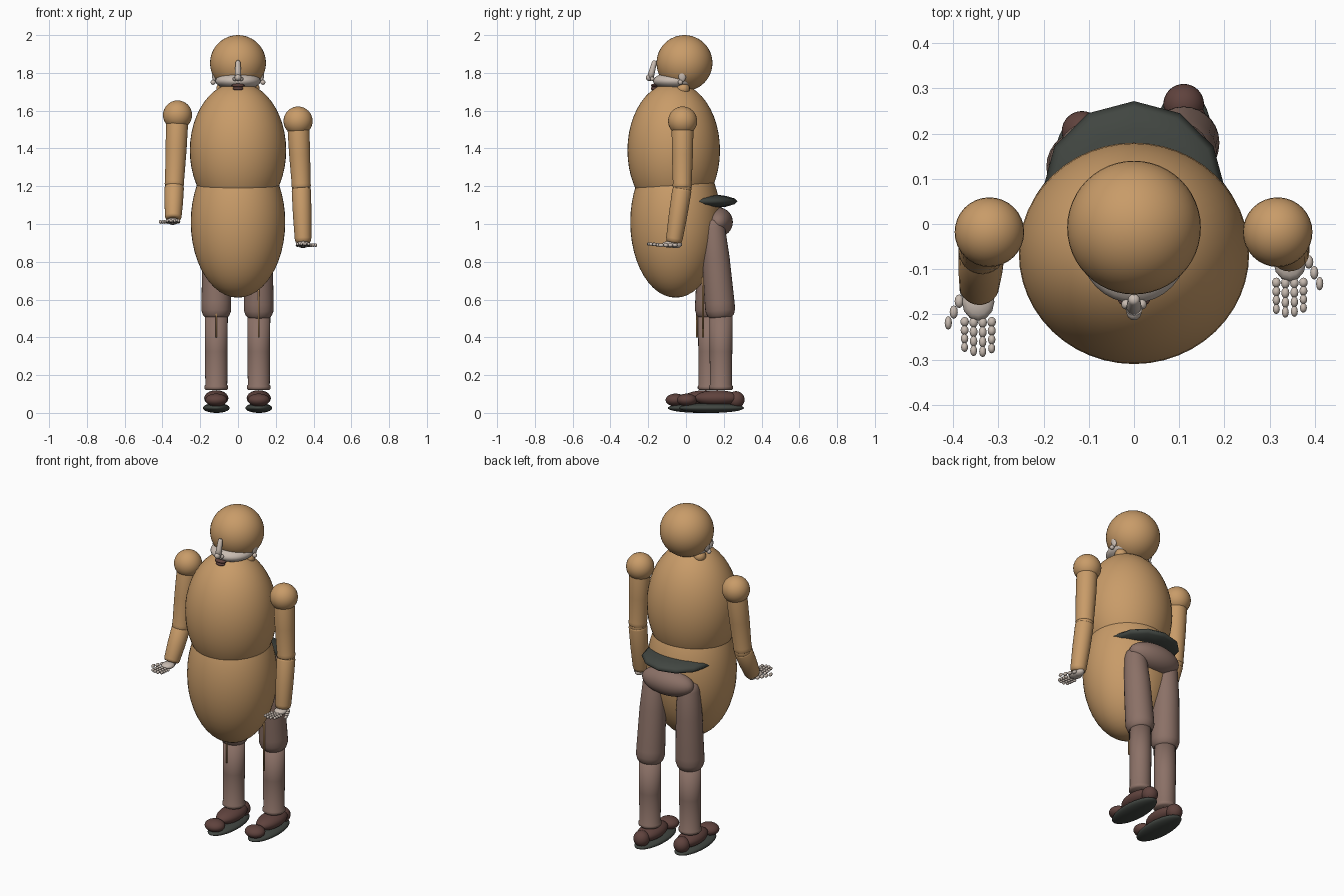
import bpy
import bmesh
import math
from mathutils import Matrix, Vector

cube = bpy.data.objects.get("Cube")
if cube:
    bpy.data.objects.remove(cube, do_unlink=True)


def material(name, *rgb):
    m = bpy.data.materials.new(name)
    m.use_nodes = True
    m.diffuse_color = (*rgb, 1)
    m.node_tree.nodes["Principled BSDF"].inputs["Base Color"].default_value = (*rgb, 1)
    return m


TAN = material("tan", 0.58, 0.33, 0.14)
TROUSER = material("trouser_brown", 0.26, 0.165, 0.135)
LEATHER = material("dark_leather", 0.115, 0.055, 0.047)
DARK = material("dark_grey_green", 0.053, 0.061, 0.053)
PALE = material("pale_bone", 0.58, 0.5, 0.44)


def finish(name, bm, mat):
    bmesh.ops.recalc_face_normals(bm, faces=bm.faces)
    mesh = bpy.data.meshes.new(name)
    bm.to_mesh(mesh)
    bm.free()
    mesh.materials.append(mat)
    mesh.polygons.foreach_set("use_smooth", [True] * len(mesh.polygons))
    ob = bpy.data.objects.new(name, mesh)
    bpy.context.collection.objects.link(ob)
    return ob


def blobs(name, mat, parts, segments=32):
    """One mesh made of ellipsoids, each given as (centre, radii)."""
    bm = bmesh.new()
    for centre, radii in parts:
        r = radii if isinstance(radii, tuple) else (radii,) * 3
        bmesh.ops.create_uvsphere(
            bm, u_segments=segments, v_segments=max(8, segments // 2), radius=1,
            matrix=Matrix.Translation(centre) @ Matrix.Diagonal((*r, 1)))
    return finish(name, bm, mat)


def limb(name, mat, start, end, profile, segments=28):
    """Round limb from start to end; profile lists (fraction along, radius)."""
    a, b = Vector(start), Vector(end)
    turn = (b - a).to_track_quat("Z", "Y").to_matrix().to_4x4()
    length = (b - a).length
    bm = bmesh.new()
    rings = []
    for t, r in profile:
        rings.append([bm.verts.new((r * math.cos(k * math.tau / segments),
                                    r * math.sin(k * math.tau / segments), t * length))
                      for k in range(segments)])
    for low, high in zip(rings, rings[1:]):
        for k in range(segments):
            n = (k + 1) % segments
            bm.faces.new((low[k], low[n], high[n], high[k]))
    bm.faces.new(rings[0])
    bm.faces.new(rings[-1])
    bm.transform(Matrix.Translation(a) @ turn)
    return finish(name, bm, mat)


# Head and body
blobs("head", TAN, [((0, -0.008, 1.852), 0.148)], 48)
blobs("chest", TAN, [((0, -0.065, 1.39), (0.255, 0.245, 0.36))], 48)
blobs("belly", TAN, [((0, -0.055, 1.01), (0.25, 0.24, 0.40))], 48)
blobs("neck_lumps", TAN, [((s * 0.08, -0.015, 1.715), 0.035) for s in (-1, 1)])

# Face
blobs("jaw", PALE, [((0, -0.05, 1.757), (0.12, 0.125, 0.048))])
blobs("ears", PALE, [p for s in (-1, 1) for p in (
    ((s * 0.125, -0.02, 1.785), (0.012, 0.02, 0.034)),
    ((s * 0.132, -0.03, 1.75), 0.013))])
limb("nose_bridge", PALE, (0, -0.165, 1.865), (0, -0.19, 1.77),
     [(0, 0.008), (0.1, 0.013), (0.6, 0.016), (1, 0.018)])
blobs("nose_tip", PALE, [((0, -0.193, 1.775), (0.017, 0.02, 0.018)),
                         ((-0.017, -0.178, 1.768), 0.011), ((0.017, -0.178, 1.768), 0.011)])
blobs("lips", LEATHER, [((0, -0.166, 1.733), (0.036, 0.02, 0.01)),
                        ((0, -0.166, 1.717), (0.028, 0.02, 0.011))])


# Arms and hands
def hand(name, side, x, y, z):
    parts = [((x, y, z), (0.036, 0.042, 0.018)), ((x, y + 0.03, z), (0.025, 0.035, 0.02))]
    for i, reach in enumerate((0.075, 0.084, 0.086, 0.078)):
        fx = x + side * (0.03 - 0.02 * i)
        for j in range(4):
            parts.append(((fx, y - 0.035 - reach * (j + 0.5) / 4, z - 0.004 + 0.002 * j),
                          (0.0095 - 0.0006 * j, reach / 7, 0.009)))
    for j in range(4):
        parts.append(((x + side * (0.03 + 0.012 * j), y + 0.025 - 0.024 * j, z - 0.004),
                      (0.011 - 0.001 * j, 0.015, 0.01)))
    blobs(name, PALE, parts, 12)


def arm(label, side, shoulder, elbow, wrist, palm):
    blobs(label + "_shoulder", TAN, [(shoulder, 0.077)])
    limb(label + "_upper_arm", TAN, shoulder, elbow,
         [(0, 0.05), (0.1, 0.058), (0.5, 0.056), (0.93, 0.05), (0.97, 0.052), (1, 0.047)])
    blobs(label + "_elbow", TAN, [(elbow, 0.049)])
    limb(label + "_forearm", TAN, elbow, wrist,
         [(0, 0.047), (0.05, 0.051), (0.5, 0.049), (0.92, 0.044), (0.98, 0.04), (1, 0.03)])
    hand(label + "_hand", side, *palm)


arm("left", 1, (0.318, -0.018, 1.545), (0.335, -0.02, 1.19),
    (0.345, -0.065, 0.9), (0.345, -0.085, 0.892))
arm("right", -1, (-0.32, -0.018, 1.577), (-0.337, -0.06, 1.2),
    (-0.343, -0.145, 1.025), (-0.345, -0.172, 1.015))

# Hips and belt disc
blobs("belt_disc", DARK, [((0, 0.072, 1.12), (0.203, 0.2, 0.04))], 12)
blobs("pelvis", TROUSER, [((0, 0.17, 1.01), (0.165, 0.078, 0.078))])


# Legs, shoes and hanging cords
def leg(label, x, knee_y, cord_y):
    limb(label + "_thigh", TROUSER, (x, 0.14, 1.03), (x, knee_y, 0.5),
         [(0, 0.03), (0.03, 0.052), (0.09, 0.062), (0.4, 0.073), (0.85, 0.079),
          (0.92, 0.079), (0.97, 0.07), (1, 0.055)])
    limb(label + "_shin", TROUSER, (x, knee_y, 0.53), (x, knee_y, 0.12),
         [(0, 0.061), (0.5, 0.06), (0.93, 0.058), (0.95, 0.063), (0.98, 0.063), (1, 0.055)])
    y = knee_y - 0.05
    blobs(label + "_shoe", LEATHER, [
        ((x, y + 0.13, 0.07), 0.045),
        ((x, y + 0.03, 0.078), (0.064, 0.12, 0.042)),
        ((x, y - 0.13, 0.068), (0.058, 0.053, 0.034))])
    blobs(label + "_sole", DARK, [((x, y, 0.026), (0.071, 0.172, 0.026))])
    limb(label + "_cord", TAN, (x, cord_y, 0.4), (x, cord_y, 0.72),
         [(0, 0.005), (1, 0.005)], 8)


leg("left", 0.11, 0.185, 0.09)
leg("right", -0.115, 0.125, 0.058)
